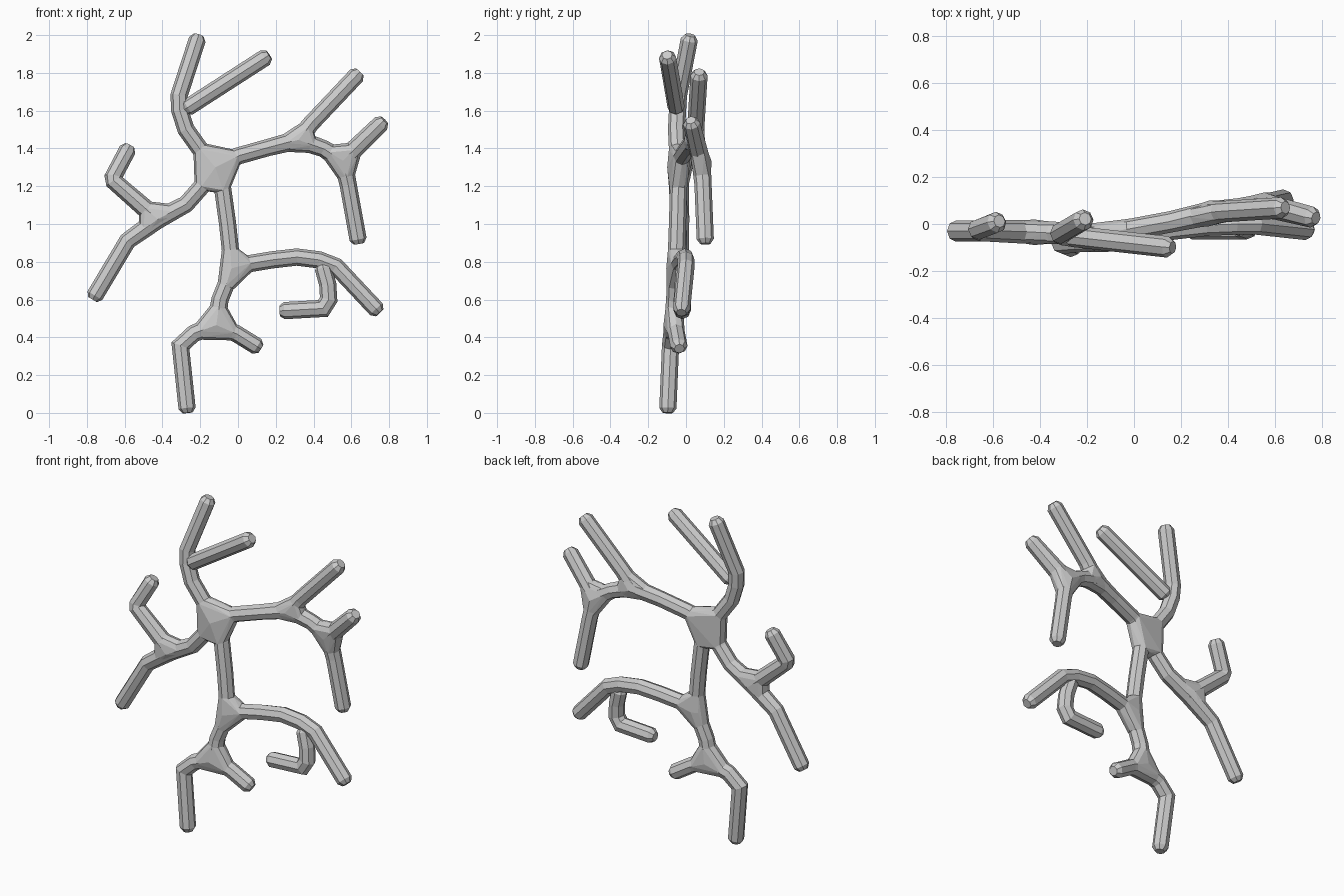
import bpy, bmesh, math
from mathutils import Vector

if "Cube" in bpy.data.objects:
    bpy.data.objects.remove(bpy.data.objects["Cube"])

R = 0.0455      # limb radius
SIDES = 8
Y = Vector((0, 1, 0))

# Shared joints: position and reach of the webbing
JOINTS = {
    "foot":     (Vector((-.115, -.065, .465)), .10),
    "waist":    (Vector((-.035, -.05, .765)), .10),
    "crown":    (Vector((-.12, -.045, 1.30)), .125),
    "arm":      (Vector((-.425, -.035, 1.025)), .09),
    "shoulder": (Vector((.32, .045, 1.445)), .08),
    "elbow":    (Vector((.555, .08, 1.335)), .09),
}

# Limb centrelines; names refer to joints
LIMBS = {
    "lower_stem": [(-.267, -.097, 0), (-.305, -.082, .355), (-.235, -.075, .42), "foot",
                   (-.095, -.06, .60), (-.055, -.055, .70), "waist"],
    "foot_spur": ["foot", (-.01, -.05, .42), (.12, -.035, .34)],
    "main_stem": ["waist", (-.04, -.05, .86), (-.055, -.045, 1.0), (-.08, -.04, 1.18), "crown"],
    "low_branch": ["waist", (.06, -.035, .79), (.18, -.02, .81), (.31, -.005, .825),
                   (.43, 0, .81), (.52, 0, .775), (.75, -.025, .53)],
    "low_hook": [(.445, -.005, .79), (.475, -.015, .68), (.48, -.02, .60), (.45, -.02, .553),
                 (.22, -.02, .54)],
    "left_branch": ["crown", (-.2, -.045, 1.19), (-.275, -.04, 1.105), "arm",
                    (-.585, -.03, .91), (-.77, -.03, .60)],
    "left_hook": ["arm", (-.655, -.028, 1.225), (-.66, -.022, 1.25), (-.573, .012, 1.415)],
    "top_branch": ["crown", (-.2, -.045, 1.395), (-.275, -.05, 1.5), (-.308, -.045, 1.60),
                   (-.312, -.04, 1.68), (-.208, .022, 2.0)],
    "top_spur": [(-.285, -.05, 1.605), (.165, -.1, 1.895)],
    "right_branch": ["crown", (0, -.02, 1.36), (.16, .01, 1.405), "shoulder",
                     (.385, .053, 1.53), (.645, .07, 1.805)],
    "right_fork": ["shoulder", (.45, .065, 1.4), "elbow", (.775, .025, 1.55)],
    "right_drop": ["elbow", (.583, .09, 1.21), (.64, .103, .895)],
}


def ring(c, d, r, miter=1.0):
    """Octagon around c, facing d, with a corner towards the front."""
    d = d.normalized()
    u = Y.cross(d).normalized()
    v = d.cross(u)
    return [c + u * (r * miter * math.cos(a)) + v * (r * math.sin(a))
            for a in (2 * math.pi * k / SIDES for k in range(SIDES))]


def make_object(name, bm):
    bmesh.ops.recalc_face_normals(bm, faces=bm.faces)
    me = bpy.data.meshes.new(name)
    bm.to_mesh(me)
    bm.free()
    bpy.context.collection.objects.link(bpy.data.objects.new(name, me))


def resolve(p):
    return JOINTS[p][0] if isinstance(p, str) else Vector(p)


def make_limb(name, path):
    pts = [resolve(p) for p in path]
    rads = [R * (1.12 if isinstance(p, str) else 1.0) for p in path]
    # Chamfered free tips
    if not isinstance(path[-1], str):
        back = (pts[-2] - pts[-1]).normalized() * .025
        pts.insert(-1, pts[-1] + back)
        rads[-1:] = [R, R * .6]
    if not isinstance(path[0], str):
        back = (pts[1] - pts[0]).normalized() * .025
        pts.insert(1, pts[0] + back)
        rads[:1] = [R * .6, R]
    bm = bmesh.new()
    rings = []
    for i, p in enumerate(pts):
        a = (p - pts[i - 1]).normalized() if i else None
        b = (pts[i + 1] - p).normalized() if i < len(pts) - 1 else None
        a, b = a or b, b or a
        miter = min(1.3, 1 / max(.5, math.cos(a.angle(b) / 2)))
        rings.append([bm.verts.new(q) for q in ring(p, a + b, rads[i], miter)])
    for s, t in zip(rings, rings[1:]):
        for k in range(SIDES):
            n = (k + 1) % SIDES
            bm.faces.new((s[k], s[n], t[n], t[k]))
    bm.faces.new(rings[0])
    bm.faces.new(rings[-1])
    make_object(name, bm)


def make_web(name):
    """Convex webbing between all limbs meeting at a joint."""
    centre, reach = JOINTS[name]
    bm = bmesh.new()
    for path in LIMBS.values():
        for i, p in enumerate(path):
            if p != name:
                continue
            for j in (i - 1, i + 1):
                if 0 <= j < len(path):
                    d = (resolve(path[j]) - centre).normalized()
                    for q in ring(centre + d * reach, d, R):
                        bm.verts.new(q)
    for q in ring(centre, Vector((0, 0, 1)), R * 1.2):
        bm.verts.new(q)
    out = bmesh.ops.convex_hull(bm, input=bm.verts[:])
    inner = {g for g in out["geom_interior"] if isinstance(g, bmesh.types.BMVert)}
    bmesh.ops.delete(bm, geom=list(inner), context='VERTS')
    make_object(name + "_joint", bm)


for limb, path in LIMBS.items():
    make_limb(limb, path)
for joint in JOINTS:
    make_web(joint)
